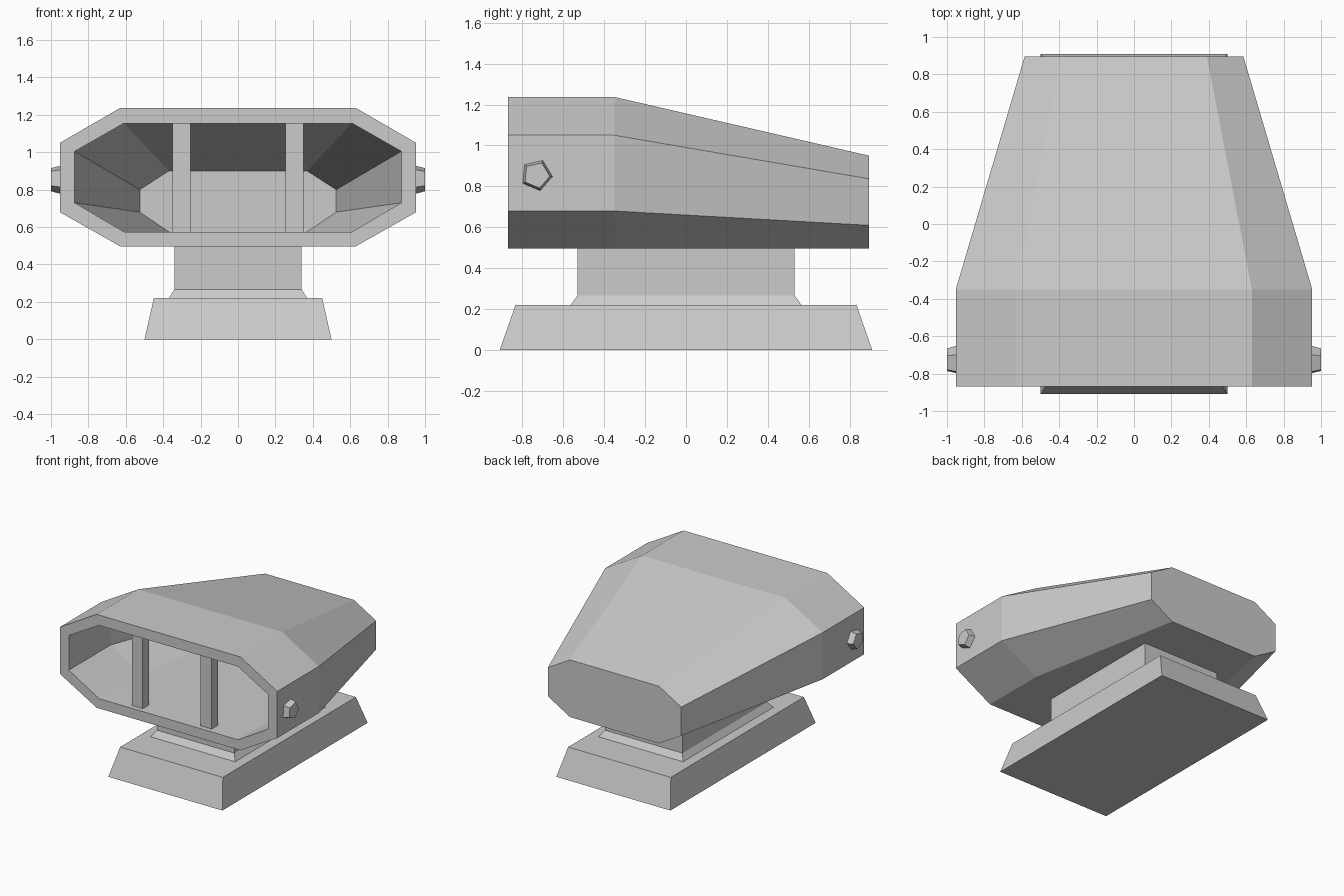
import bpy
import math

cube = bpy.data.objects.get("Cube")
if cube:
    bpy.data.objects.remove(cube, do_unlink=True)

grey = bpy.data.materials.new("plain grey")
grey.use_nodes = True
GREY = (0.6, 0.6, 0.6, 1)
grey.diffuse_color = GREY
grey.node_tree.nodes["Principled BSDF"].inputs["Base Color"].default_value = GREY


def loft(name, rings, closed=False):
    """Skin equal-length rings; cap both ends, or join the last ring to the first."""
    n, count = len(rings[0]), len(rings)
    verts = [p for ring in rings for p in ring]
    faces = []
    for r in range(count if closed else count - 1):
        a, b = r * n, (r + 1) % count * n
        for i in range(n):
            j = (i + 1) % n
            faces.append((a + i, a + j, b + j, b + i))
    if not closed:
        faces += [tuple(range(n))[::-1], tuple(range((count - 1) * n, count * n))]
    mesh = bpy.data.meshes.new(name)
    mesh.from_pydata(verts, [], faces)
    mesh.materials.append(grey)
    obj = bpy.data.objects.new(name, mesh)
    bpy.context.collection.objects.link(obj)
    # Consistent outward normals
    bpy.context.view_layer.objects.active = obj
    obj.select_set(True)
    bpy.ops.object.mode_set(mode="EDIT")
    bpy.ops.mesh.select_all(action="SELECT")
    bpy.ops.mesh.normals_make_consistent(inside=False)
    bpy.ops.object.mode_set(mode="OBJECT")
    obj.select_set(False)
    return obj


def octagon(y, wide, narrow, bottom, low, high, top):
    half = [(narrow, bottom), (wide, low), (wide, high), (narrow, top)]
    return [(x, y, z) for x, z in half] + [(-x, y, z) for x, z in reversed(half)]


def rectangle(hx, hy, z, cx=0, cy=0):
    return [(cx + sx * hx, cy + sy * hy, z)
            for sx, sy in ((-1, -1), (1, -1), (1, 1), (-1, 1))]


# Hollow housing: outer skin back to front, then the cavity front to back
outer = (0.953, 0.63, 0.497, 0.68, 1.05, 1.237)
inner = (0.873, 0.61, 0.575, 0.73, 1.005, 1.155)
loft("housing", [
    octagon(0.895, 0.585, 0.39, 0.497, 0.61, 0.837, 0.95),
    octagon(-0.35, *outer),
    octagon(-0.87, *outer),
    octagon(-0.87, *inner),
    octagon(-0.35, *inner),
    octagon(0.83, 0.525, 0.37, 0.575, 0.68, 0.80, 0.90),
])

# Pedestal: sloped base and neck with a flared foot
loft("base", [rectangle(0.5, 0.91, 0), rectangle(0.45, 0.833, 0.22)])
loft("neck", [rectangle(0.37, 0.565, 0.22), rectangle(0.34, 0.53, 0.267),
              rectangle(0.34, 0.53, 0.51)])

for side, label in ((1, "left"), (-1, "right")):
    # Upright bar across the opening
    loft(label + "_bar", [rectangle(0.048, 0.04, z, side * 0.302, -0.79)
                          for z in (0.57, 1.16)])

    # Five-sided tapered side stud
    def pentagon(x, radius):
        angles = [math.radians(72 * i - 5) for i in range(5)]
        return [(side * x, -0.73 + radius * math.cos(a), 0.855 + radius * math.sin(a))
                for a in angles]

    loft(label + "_stud", [pentagon(0.94, 0.078), pentagon(0.953, 0.078),
                           pentagon(1.0, 0.065)])
